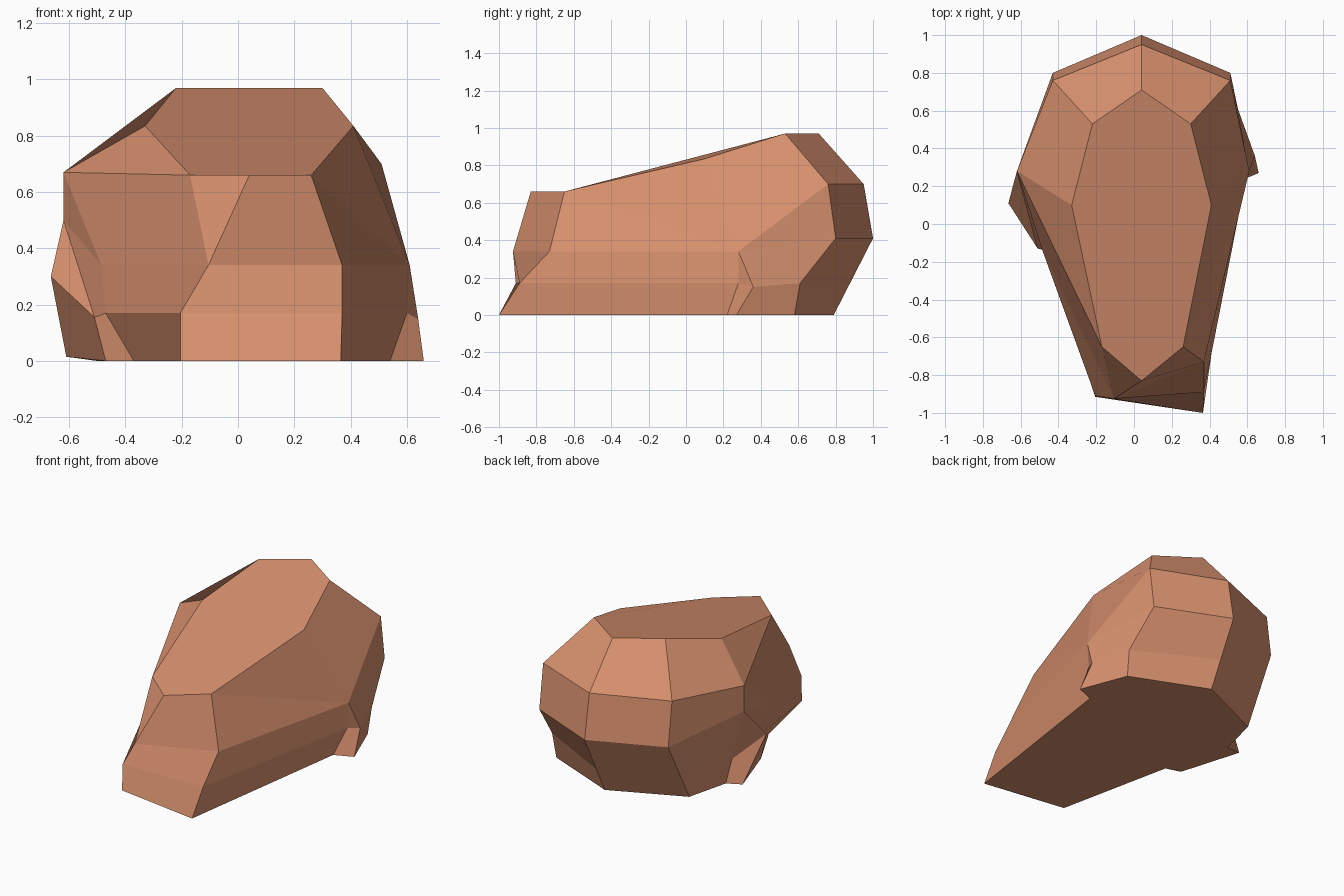
import bpy
import bmesh
from mathutils import Vector

cube = bpy.data.objects.get("Cube")
if cube:
    bpy.data.objects.remove(cube)

# One clay-brown stone colour
stone = bpy.data.materials.new("clay_brown_stone")
stone.use_nodes = True
colour = (0.68, 0.28, 0.155, 1)
stone.diffuse_color = colour
bsdf = next(n for n in stone.node_tree.nodes if n.type == 'BSDF_PRINCIPLED')
bsdf.inputs["Base Color"].default_value = colour
bsdf.inputs["Roughness"].default_value = 0.9


def between(a, b, height):
    """Point on the edge from a to b at the given height."""
    a, b = Vector(a), Vector(b)
    return tuple(a.lerp(b, (height - a.z) / (b.z - a.z)))


# Each column runs from the top face to the base; shared points pinch facets
# Rounded back
back_low, back_base = (.04, 1, .41), (.04, .79, 0)
back = [(.04, .71, .97), (.04, .95, .70), back_low,
        between(back_low, back_base, .17), back_base]


def back_corner(side):
    x = .04 + side * .47
    low, base = (x, .80, .41), (x, .58, 0)
    return [(.04 + side * .26, .53, .97), (x, .76, .70), low,
            between(low, base, .17), base]


back_neg, back_pos = back_corner(-1), back_corner(1)
back_pos[3:] = [(.55, .61, .17), (.54, .58, 0)]

# Overhanging side with its lower spur
rim, shoulder, waist = (-.33, .10, .835), (-.62, .28, .67), (-.62, .28, .50)
foot = (-.50, .30, 0)
neg_side = [rim, shoulder, waist, between(waist, foot, .17), foot]
neg_spur = [rim, shoulder, waist, (-.665, .11, .30), (-.61, .28, .015)]
neg_notch = [rim, shoulder, waist, (-.51, -.13, .155), (-.47, -.11, 0)]
neg_flank = [rim, shoulder, (-.485, -.14, .34), (-.47, -.14, .17), (-.37, -.14, 0)]

# Narrow nose
nose_lower = [(-.105, -.925, .34), (-.205, -.91, .17), (-.205, -.915, 0)]
nose_neg = [(-.17, -.65, .66)] * 2 + nose_lower
nose_tip = [(.04, -.83, .66)] * 2 + nose_lower
nose_pos = [(.26, -.65, .66)] * 2 + [(.37, -.73, .34), (.37, -.89, .17), (.365, -1, 0)]

# Opposite side with its small foot spur
pos_upper = [(.41, .10, .835)] + [(.61, .28, .34)] * 2
pos_side = pos_upper + [(.60, .28, .17), (.54, .22, 0)]
pos_spur = pos_upper + [(.64, .36, .15), (.66, .27, 0)]

columns = [back, back_neg, neg_side, neg_spur, neg_notch, neg_flank,
           nose_neg, nose_tip, nose_pos, pos_side, pos_spur, back_pos]

# Skin the columns into a closed faceted boulder
bm = bmesh.new()
verts = {}


def vert(point):
    if point not in verts:
        verts[point] = bm.verts.new(point)
    return verts[point]


def facet(points):
    unique = list(dict.fromkeys(points))
    if len(unique) > 2:
        bm.faces.new([vert(p) for p in unique])


for a, b in zip(columns, columns[1:] + columns[:1]):
    for i in range(len(a) - 1):
        facet([a[i], a[i + 1], b[i + 1], b[i]])
facet([c[0] for c in columns])
facet([c[-1] for c in reversed(columns)])
bmesh.ops.recalc_face_normals(bm, faces=bm.faces)

mesh = bpy.data.meshes.new("boulder")
bm.to_mesh(mesh)
bm.free()
mesh.materials.append(stone)
boulder = bpy.data.objects.new("boulder", mesh)
bpy.context.collection.objects.link(boulder)
